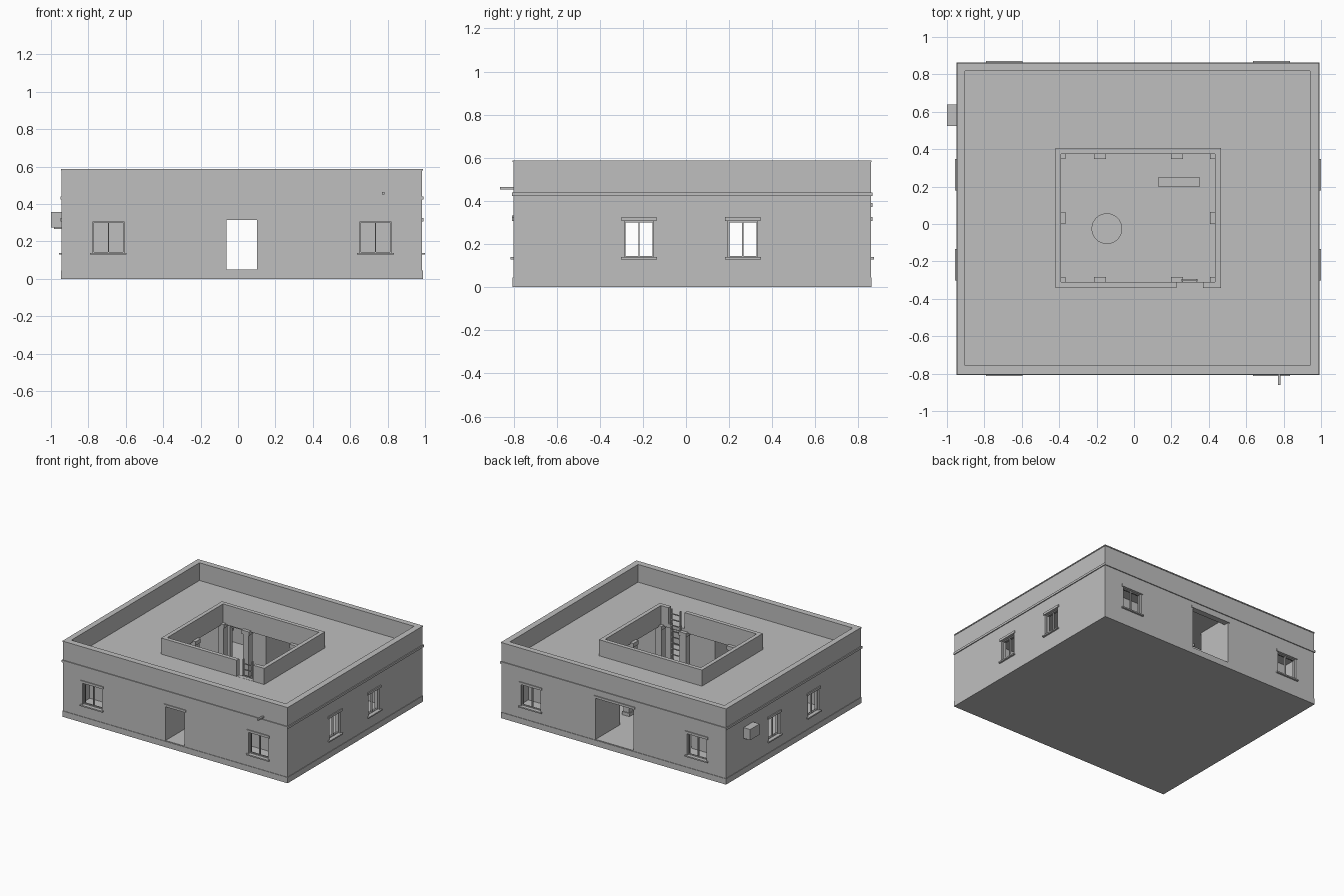
import bpy, bmesh, math

if "Cube" in bpy.data.objects:
    bpy.data.objects.remove(bpy.data.objects["Cube"])

mat = bpy.data.materials.new("plaster_grey")
mat.diffuse_color = (0.52, 0.52, 0.52, 1)
mat.use_nodes = True
mat.node_tree.nodes["Principled BSDF"].inputs["Base Color"].default_value = mat.diffuse_color

# overall footprint: outer wall faces, inner wall faces, courtyard opening
OUT = (-0.943, 0.985, -0.80, 0.857)
INN = (-0.904, 0.942, -0.757, 0.818)
YARD = (-0.39, 0.433, -0.31, 0.374)
FLOOR, ROOF, TOP = 0.05, 0.45, 0.588


def finish(name, bm):
    bmesh.ops.recalc_face_normals(bm, faces=bm.faces)
    me = bpy.data.meshes.new(name)
    bm.to_mesh(me)
    bm.free()
    me.materials.append(mat)
    ob = bpy.data.objects.new(name, me)
    bpy.context.collection.objects.link(ob)
    return ob


def boxes(name, items):
    """One object from (x0, x1, y0, y1, z0, z1) boxes."""
    bm = bmesh.new()
    for x0, x1, y0, y1, z0, z1 in items:
        for v in bmesh.ops.create_cube(bm, size=1)['verts']:
            v.co = ((x0 + x1) / 2 + v.co.x * (x1 - x0),
                    (y0 + y1) / 2 + v.co.y * (y1 - y0),
                    (z0 + z1) / 2 + v.co.z * (z1 - z0))
    return finish(name, bm)


def ring(name, o, i, z0, z1):
    """Rectangular frame between outer rect o and inner rect i."""
    bm = bmesh.new()
    loops = []
    for r, z in ((o, z0), (o, z1), (i, z1), (i, z0)):
        loops.append([bm.verts.new((x, y, z)) for x, y in
                      ((r[0], r[2]), (r[1], r[2]), (r[1], r[3]), (r[0], r[3]))])
    for a in range(4):
        p, q = loops[a], loops[(a + 1) % 4]
        for k in range(4):
            n = (k + 1) % 4
            bm.faces.new((p[k], p[n], q[n], q[k]))
    return finish(name, bm)


def grow(r, d):
    return (r[0] - d, r[1] + d, r[2] - d, r[3] + d)


def cut(ob, items):
    """Subtract boxes from an object and bake the result."""
    cutter = boxes("cutter", items)
    cutter.hide_render = True
    m = ob.modifiers.new("cut", 'BOOLEAN')
    m.operation, m.solver, m.object = 'DIFFERENCE', 'EXACT', cutter
    dg = bpy.context.evaluated_depsgraph_get()
    me = bpy.data.meshes.new_from_object(ob.evaluated_get(dg))
    ob.modifiers.clear()
    ob.data = me
    bpy.data.objects.remove(cutter)


# openings: (side, start, end, bottom, top)
WZ0, WZ1 = 0.138, 0.307
windows = []
for s in ("front", "back"):
    windows += [(s, -0.776, -0.61, WZ0, WZ1), (s, 0.652, 0.818, WZ0, WZ1)]
for s in ("left", "right"):
    windows += [(s, -0.286, -0.15, WZ0, WZ1), (s, 0.195, 0.332, WZ0, WZ1)]
doors = [("front", -0.062, 0.102, FLOOR, 0.315), ("back", -0.15, 0.176, FLOOR, 0.372)]


def on_wall(side, a, b, z0, z1, d0, d1):
    """Box on a wall, d measured outward from the wall face."""
    if side == "front":
        return (a, b, OUT[2] - d1, OUT[2] - d0, z0, z1)
    if side == "back":
        return (a, b, OUT[3] + d0, OUT[3] + d1, z0, z1)
    if side == "left":
        return (OUT[0] - d1, OUT[0] - d0, a, b, z0, z1)
    return (OUT[1] + d0, OUT[1] + d1, a, b, z0, z1)


# outer walls with parapet
walls = ring("outer_walls", OUT, INN, 0, TOP - 0.006)
cut(walls, [on_wall(*w, -0.08, 0.05) for w in windows + doors])

# trim bands and parapet coping
ring("base_band", grow(OUT, 0.004), grow(OUT, -0.01), 0, 0.045)
ring("roof_band", grow(OUT, 0.007), grow(OUT, -0.01), 0.423, 0.44)
ring("parapet_coping", grow(OUT, 0.004), grow(INN, -0.001), TOP - 0.008, TOP)

# floor and roof slab around the courtyard
boxes("floor", [(*grow(INN, 0.002), 0, FLOOR)])
ring("roof_slab", grow(INN, 0.002), YARD, 0.42, ROOF)

# courtyard parapet with a gap for the ladder
yard = ring("courtyard_parapet", grow(YARD, 0.031), YARD, ROOF - 0.005, 0.575)
cut(yard, [(0.228, 0.368, -0.40, -0.25, ROOF + 0.001, 0.7)])

# window frames, mullions, sills and lintels
frames, sills, lintels = [], [], []
for s, a, b, z0, z1 in windows:
    c, t = (a + b) / 2, 0.006
    for u0, u1 in ((a, a + t), (b - t, b), (c - t / 2, c + t / 2)):
        frames.append(on_wall(s, u0, u1, z0, z1, -0.028, -0.014))
    for v0, v1 in ((z0, z0 + t), (z1 - t, z1)):
        frames.append(on_wall(s, a, b, v0, v1, -0.027, -0.015))
    sills.append(on_wall(s, a - 0.015, b + 0.015, z0 - 0.009, z0 + 0.001, -0.02, 0.014))
    lintels.append(on_wall(s, a - 0.014, b + 0.014, z1, z1 + 0.018, -0.01, 0.007))
for s, a, b, z0, z1 in doors:
    lintels.append(on_wall(s, a - 0.012, b + 0.012, z1, z1 + 0.018, -0.01, 0.007))
boxes("window_frames", frames)
boxes("window_sills", sills)
boxes("lintels", lintels)

# corner rooms flanking the front and back passages
for name, x0, x1, y0, y1, inner, dx in (
        ("room_front_left", INN[0], -0.062, INN[2], -0.50, "y1", -0.40),
        ("room_front_right", 0.102, INN[1], INN[2], -0.50, "y1", 0.42),
        ("room_back_left", INN[0], -0.15, 0.56, INN[3], "y0", -0.40),
        ("room_back_right", 0.176, INN[1], 0.56, INN[3], "y0", 0.42)):
    t, left = 0.03, x0 == INN[0]
    w = (y1 - t, y1) if inner == "y1" else (y0, y0 + t)
    part = boxes(name + "_wall", [(x0, x1, *w, FLOOR, 0.42)])
    cut(part, [(dx - 0.06, dx + 0.06, y0 - 0.1, y1 + 0.1, FLOOR - 0.02, 0.31)])
    p = (x1 - t, x1) if left else (x0, x0 + t)
    q = (y0, y1 - t) if inner == "y1" else (y0 + t, y1)
    boxes(name + "_passage_wall", [(*p, *q, FLOOR, 0.42)])

# courtyard pillars with base and capital
pillars = []
xs, ys = (-0.397, -0.182, 0.23, 0.439), (-0.315, 0.032, 0.380)
for i, x in enumerate(xs):
    for j, y in enumerate(ys):
        if j == 1 and i in (1, 2):
            continue
        for h, z0, z1 in ((0.032, FLOOR, 0.075), (0.025, 0.075, 0.40), (0.032, 0.40, 0.43)):
            pillars.append((x - h, x + h, y - h, y + h, z0, z1))
boxes("courtyard_pillars", pillars)

# ladder to the roof
rungs = [(0.258, 0.336, -0.303, -0.297, z, z + 0.007)
         for z in [0.09 + 0.045 * k for k in range(11)]]
boxes("ladder", rungs + [(x, x + 0.009, -0.307, -0.295, FLOOR, 0.58) for x in (0.254, 0.331)])

# low round well and bench in the courtyard
bm = bmesh.new()
bmesh.ops.create_cone(bm, cap_ends=True, segments=32, radius1=0.082, radius2=0.082, depth=0.07)
bmesh.ops.translate(bm, verts=bm.verts, vec=(-0.145, -0.025, FLOOR + 0.035))
finish("well", bm)
boxes("bench", [(0.13, 0.35, 0.197, 0.252, 0.09, 0.105),
                (0.15, 0.17, 0.205, 0.244, FLOOR, 0.09),
                (0.31, 0.33, 0.205, 0.244, FLOOR, 0.09)])

# cooling unit on the left wall with bracket
boxes("cooling_unit", [(-1.0, -0.942, 0.525, 0.64, 0.275, 0.358),
                       (-0.985, -0.942, 0.54, 0.55, 0.266, 0.275),
                       (-0.985, -0.942, 0.615, 0.625, 0.266, 0.275)])

# rain spout on the front wall
boxes("rain_spout", [(0.769, 0.782, -0.862, -0.79, 0.452, 0.464)])
